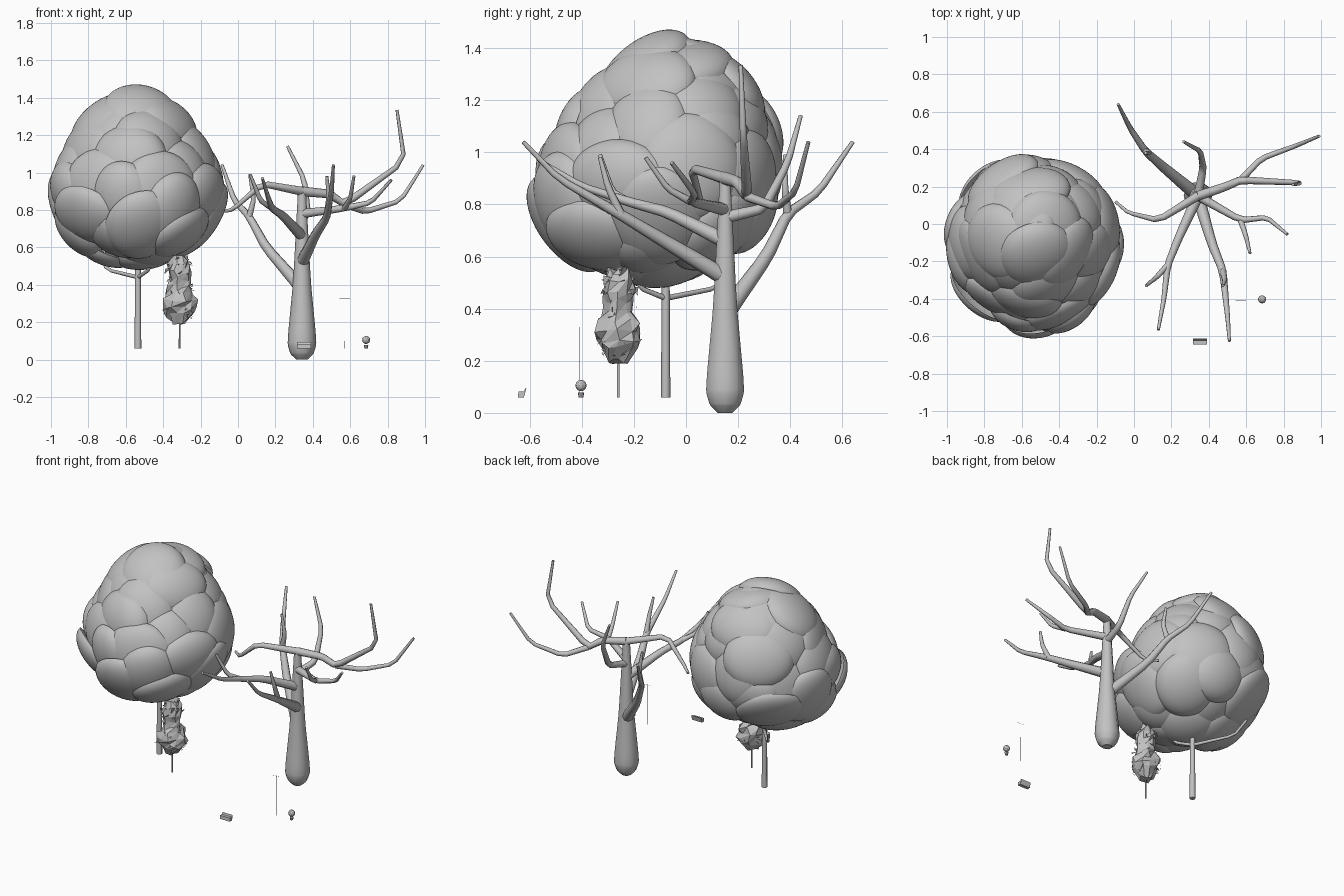
import bpy, bmesh, math, random
from mathutils import Vector, Matrix

if "Cube" in bpy.data.objects:
    bpy.data.objects.remove(bpy.data.objects["Cube"])

random.seed(4)
GREY = bpy.data.materials.new("plain grey")
GREY.diffuse_color = (.54, .54, .54, 1)
GREY.use_nodes = True
GREY.node_tree.nodes["Principled BSDF"].inputs["Base Color"].default_value = GREY.diffuse_color


def finish(name, bm, smooth=False, fix=True):
    me = bpy.data.meshes.new(name)
    if fix:
        bmesh.ops.recalc_face_normals(bm, faces=bm.faces[:])
    bm.to_mesh(me)
    bm.free()
    for p in me.polygons:
        p.use_smooth = smooth
    ob = bpy.data.objects.new(name, me)
    bpy.context.collection.objects.link(ob)
    me.materials.append(GREY)


def tubes(name, paths, res=2, cut=0.14):
    """Tapered tubes; each path is a list of (x, y, z, radius), corners softened."""
    cu = bpy.data.curves.new(name, 'CURVE')
    cu.dimensions = '3D'
    cu.bevel_depth = 1.0
    cu.bevel_resolution = res
    cu.use_fill_caps = True
    for path in paths:
        pts = [Vector(p) for p in path]
        out = [pts[0]]
        for a, b, c in zip(pts, pts[1:], pts[2:]):
            out += [b.lerp(a, cut), b.lerp(c, cut)]
        out.append(pts[-1])
        sp = cu.splines.new('POLY')
        sp.points.add(len(out) - 1)
        for q, v in zip(sp.points, out):
            q.co = (v[0], v[1], v[2], 1)
            q.radius = v[3]
    ob = bpy.data.objects.new(name, cu)
    bpy.context.collection.objects.link(ob)
    cu.materials.append(GREY)
    bpy.ops.object.select_all(action='DESELECT')
    ob.select_set(True)
    bpy.context.view_layer.objects.active = ob
    bpy.ops.object.convert(target='MESH')


def taper(pts, r0, r1):
    """Add a radius that shrinks evenly along the path."""
    d = [0]
    for a, b in zip(pts, pts[1:]):
        d.append(d[-1] + math.dist(a, b))
    return [(*p, r0 + (r1 - r0) * t / d[-1]) for p, t in zip(pts, d)]


# bare tree: trunk swelling near the ground
X, Y = .342, .15
tubes("bare_tree_trunk", [[(X, Y, z, r) for z, r in (
    (0, .03), (.03, .062), (.08, .077), (.15, .073), (.42, .047), (.91, .021))]], 3)

# bare tree: limbs leave the trunk axis at a height; forks leave the last limb at a bend
TIP = .008
limbs = []


def limb(z, r, *pts):
    limbs.append(taper([(X, Y, z), *pts], r, TIP))
    return limbs[-1]


def fork(parent, bend, *pts):
    *start, r = parent[bend]
    limbs.append(taper([tuple(start), *pts], r * .9, TIP))


back_left = limb(.38, .036, (.15, .31, .6), (.06, .39, .765), (-.02, .51, .85), (-.085, .64, 1.04))
fork(back_left, 2, (.085, .38, .86), (.062, .38, .99))
limb(.9, .024, (.13, .02, .94), (-.03, .06, .8), (-.1, .12, .79))
right = limb(.9, .026, (.49, .2, .885), (.57, .235, .83), (.89, .22, 1.06), (.85, .21, 1.335))
fork(right, 2, (.68, .35, .79), (.87, .42, .85), (.99, .47, 1.04))
limb(.75, .024, (.37, .3, .785), (.355, .39, .96), (.265, .44, 1.14))
front_right = limb(.78, .025, (.57, .02, .81), (.71, .035, .84), (.82, -.055, .96))
fork(front_right, 1, (.6, -.07, .86), (.62, -.155, .98))
front_left = limb(.66, .03, (.24, -.07, .77), (.18, -.22, .81), (.16, -.4, .87), (.13, -.565, .97))
fork(front_left, 2, (.12, -.285, .85), (.065, -.33, .99))
front = limb(.52, .034, (.415, -.1, .67), (.475, -.25, .76), (.5, -.49, .9), (.51, -.625, 1.04))
fork(front, 2, (.485, -.3, .87), (.475, -.33, .98))
tubes("bare_tree_branches", limbs)

# round tree: trunk and two low branches
TX, TY = -.535, -.078
low = [taper([(TX, TY, .44), (TX + dx, TY + dy, .48), (TX + dx * 1.3, TY + dy * 1.3, .58)], .011, TIP)
       for dx, dy in ((-.165, .2), (.06, -.1))]
tubes("round_tree_trunk", [taper([(TX, TY, .06), (TX, TY, .75)], .018, .014)] + low)

# round tree: crown of overlapping domed leaf clumps on an egg-shaped envelope
bm = bmesh.new()
N = 46
for i in range(N):
    h = 1 - 2 * (i + .5) / N
    a = i * math.pi * (3 - math.sqrt(5)) + random.uniform(-.15, .15)
    s = math.sqrt(1 - h * h)
    wide = .475 * (1 - .14 * h if h > 0 else 1 - .12 * h)
    tall = .535 if h > 0 else .435
    grow = random.uniform(.94, 1.02)
    spot = Vector((TX + math.cos(a) * s * wide * grow,
                   -.095 + .06 * h + math.sin(a) * s * wide * grow,
                   .92 + h * tall * grow))
    out = Vector((math.cos(a) * s / wide, math.sin(a) * s / wide, h / tall)).normalized()
    out = (out + Vector([random.uniform(-.13, .13) for _ in range(3)])).normalized()
    deep = random.uniform(.09, .13)
    size = Matrix.Diagonal((random.uniform(.17, .22), random.uniform(.17, .22), deep, 1))
    turn = out.to_track_quat('Z', 'Y').to_matrix().to_4x4()
    made = bmesh.ops.create_icosphere(bm, subdivisions=4, radius=1)['verts']
    # keep only the outer dome of each clump
    bmesh.ops.delete(bm, geom=[v for v in made if v.co.z < -.08], context='VERTS')
    made = [v for v in made if v.is_valid]
    bmesh.ops.transform(bm, verts=made, matrix=Matrix.Translation(spot - out * deep) @ turn @ size)
finish("round_tree_crown", bm, True, False)

# sapling: thin stem and ragged two-lobed foliage
SX, SY = -.312, -.26
tubes("sapling_stem", [taper([(SX, SY, .06), (SX, SY, .3)], .005, .004)], 1)
bm = bmesh.new()
S, R = 10, 10
rings, sizes = [], []
for i in range(R):
    t = i / (R - 1)
    z = .2 + .345 * t
    # big lower lobe, smaller upper lobe
    r = max(.09 * math.sqrt(max(0, 1 - ((z - .305) / .115) ** 2)),
            .068 * math.sqrt(max(0, 1 - ((z - .475) / .088) ** 2)), .03)
    sizes.append((z, r))
    ring = []
    for k in range(S):
        a = 2 * math.pi * (k + random.uniform(-.3, .3)) / S
        q = r * random.uniform(.78, 1.15)
        ring.append(bm.verts.new((SX + q * math.cos(a), SY + q * math.sin(a), z + random.uniform(-.014, .014))))
    rings.append(ring)
for lo, hi in zip(rings, rings[1:]):
    for k in range(S):
        n = (k + 1) % S
        bm.faces.new((lo[k], lo[n], hi[n]))
        bm.faces.new((lo[k], hi[n], hi[k]))
bm.faces.new(rings[0])
bm.faces.new(rings[-1])
for _ in range(70):  # loose leaf shards
    z, r = random.choice(sizes[1:])
    a = random.uniform(0, 2 * math.pi)
    c = Vector((SX + r * .92 * math.cos(a), SY + r * .92 * math.sin(a), z))
    bm.faces.new([bm.verts.new(c + Vector([random.uniform(-.022, .022) for _ in range(3)])) for _ in range(3)])
finish("sapling_foliage", bm)

# bench: solid seat with a leaning back, extruded along x
bm = bmesh.new()
side = [(-.645, .06), (-.622, .06), (-.613, .093), (-.617, .093), (-.622, .083), (-.643, .083)]
ends = [[bm.verts.new((x, y, z)) for y, z in side] for x in (.315, .39)]
for e in ends:
    bm.faces.new(e)
for k in range(len(side)):
    n = (k + 1) % len(side)
    bm.faces.new((ends[0][k], ends[0][n], ends[1][n], ends[1][k]))
finish("bench", bm)

# lamp post with a slim crossbar
LX, LY = .572, -.408
tubes("lamp_post", [taper([(LX, LY, .06), (LX, LY, .33)], .0013, .001),
                    taper([(LX - .028, LY, .328), (LX + .028, LY, .328)], .0006, .0006)], 1)

# potted ball shrub
PX, PY = .685, -.403
bm = bmesh.new()
bmesh.ops.create_cone(bm, cap_ends=True, segments=8, radius1=.009, radius2=.012, depth=.018,
                      matrix=Matrix.Translation((PX, PY, .069)))
finish("shrub_pot", bm)
bm = bmesh.new()
bmesh.ops.create_icosphere(bm, subdivisions=2, radius=.022, matrix=Matrix.Translation((PX, PY, .105)))
finish("ball_shrub", bm)
